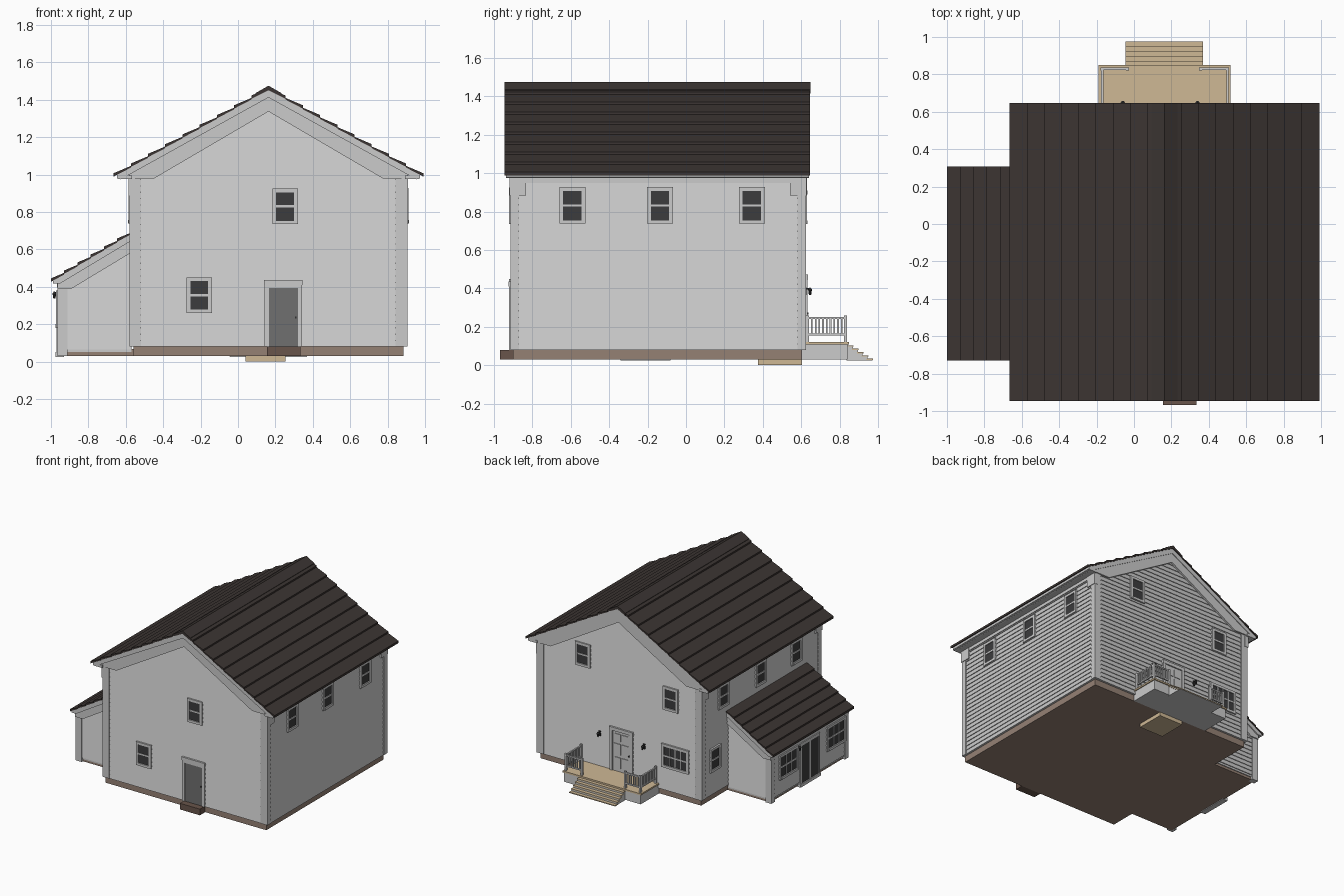
import bpy, bmesh
from mathutils import Matrix

if "Cube" in bpy.data.objects:
    bpy.data.objects.remove(bpy.data.objects["Cube"])

XC, S = 0.163, 0.564          # ridge x and main roof slope
LS = 0.603                    # lean-to roof slope


def material(name, rgb):
    m = bpy.data.materials.new(name)
    m.diffuse_color = (*rgb, 1)
    m.use_nodes = True
    m.node_tree.nodes["Principled BSDF"].inputs["Base Color"].default_value = m.diffuse_color
    return m


ROOF = material("roof_brown", (0.045, 0.036, 0.033))
BRICK = material("brick", (0.30, 0.22, 0.175))
DARK_BRICK = material("dark_brick", (0.14, 0.09, 0.07))
TAN = material("deck_wood", (0.62, 0.48, 0.30))
GLASS = material("dark_glass", (0.045, 0.045, 0.047))
DOOR = material("door_grey", (0.16, 0.16, 0.16))
METAL = material("black_metal", (0.03, 0.03, 0.03))

# wall planes: axis of the normal, position, outward sign
FACES = {"front": ("y", -0.905, -1), "back": ("y", 0.615, 1),
         "right": ("x", 0.895, 1), "left": ("x", -0.57, -1),
         "lean": ("x", -0.957, -1), "lean_front": ("y", -0.697, -1),
         "lean_back": ("y", 0.275, 1)}


def pt(face, u, o, z):
    axis, pos, sign = FACES[face]
    return (u, pos + sign * o, z) if axis == "y" else (pos + sign * o, u, z)


class Part:
    """Collects simple solids into one object."""
    def __init__(self, name, mat=None):
        self.name, self.mat, self.bm = name, mat, bmesh.new()

    def loft(self, a, b):
        va, vb = [self.bm.verts.new(p) for p in a], [self.bm.verts.new(p) for p in b]
        self.bm.faces.new(va)
        self.bm.faces.new(vb[::-1])
        for i in range(len(a)):
            j = (i + 1) % len(a)
            self.bm.faces.new((va[j], va[i], vb[i], vb[j]))

    def prism(self, profile, y0, y1):
        self.loft([(x, y0, z) for x, z in profile], [(x, y1, z) for x, z in profile])

    def box(self, x0, x1, y0, y1, z0, z1):
        self.prism([(x0, z0), (x1, z0), (x1, z1), (x0, z1)], y0, y1)

    def wbox(self, face, u0, u1, o0, o1, z0, z1):
        ring = [(u0, o0), (u1, o0), (u1, o1), (u0, o1)]
        self.loft([pt(face, u, o, z0) for u, o in ring], [pt(face, u, o, z1) for u, o in ring])

    def cone(self, loc, r1, r2, h, n=10):
        bmesh.ops.create_cone(self.bm, cap_ends=True, segments=n, radius1=r1, radius2=r2,
                              depth=h, matrix=Matrix.Translation(loc))

    def done(self):
        bmesh.ops.recalc_face_normals(self.bm, faces=self.bm.faces[:])
        me = bpy.data.meshes.new(self.name)
        self.bm.to_mesh(me)
        self.bm.free()
        if self.mat:
            me.materials.append(self.mat)
        bpy.context.collection.objects.link(bpy.data.objects.new(self.name, me))


def gable(z):
    h = min(0.733, max(0.002, (1.42 - z) / S))
    return XC - h, XC + h


def shed(z):
    return min(-0.58, max(-0.957, -0.58 - (0.65 - z) / LS)), -0.575


# wall cores
p = Part("house_walls")
p.prism([(-0.57, 0.08), (0.895, 0.08), (0.895, 1.0), (XC, 1.42), (-0.57, 1.0)], -0.905, 0.615)
p.done()
p = Part("lean_to_walls")
p.prism([(-0.957, 0.05), (-0.57, 0.05), (-0.57, 0.655), (-0.957, 0.425)], -0.697, 0.275)
p.done()

# lapped siding
def siding(face, z0, z1, lim, step=0.0345):
    p = Part("siding_" + face)
    z = z0
    while z < z1 - 0.004:
        t = min(z + step, z1)
        (a, b), (c, d) = lim(z), lim(t)
        p.loft([pt(face, a, -0.004, z), pt(face, b, -0.004, z), pt(face, b, 0.007, z), pt(face, a, 0.007, z)],
               [pt(face, c, -0.004, t), pt(face, d, -0.004, t), pt(face, d, 0.001, t), pt(face, c, 0.001, t)])
        z = t
    p.done()


for f in ("front", "back"):
    siding(f, 0.08, 1.40, gable)
    siding("lean_" + f, 0.065, 0.64, shed)
for f in ("right", "left"):
    siding(f, 0.08, 0.98, lambda z: (-0.905, 0.615))
siding("lean", 0.065, 0.42, lambda z: (-0.697, 0.275))

# foundations
p = Part("foundation", BRICK)
p.box(-0.56, 0.885, -0.9, 0.605, 0.03, 0.085)
p.box(-0.945, -0.55, -0.69, 0.268, 0.03, 0.067)
p.done()

# corner boards, capitals, friezes
p = Part("corner_boards")
for x, sx in ((-0.58, 1), (0.905, -1)):
    for y, sy in ((-0.915, 1), (0.625, -1)):
        xs, ys = sorted((x, x + sx * 0.062)), sorted((y, y + sy * 0.045))
        p.box(*xs, *ys, 0.08, 0.985)
        xs, ys = sorted((x - sx * 0.005, x + sx * 0.03)), sorted((y - sy * 0.003, y + sy * 0.083))
        p.box(*xs, *ys, 0.885, 0.985)
for y, sy in ((-0.706, 1), (0.284, -1)):
    p.box(-0.966, -0.912, *sorted((y, y + sy * 0.045)), 0.03, 0.43)
p.wbox("right", -0.9, 0.61, 0, 0.012, 0.95, 0.985)
p.wbox("left", -0.9, 0.61, 0, 0.012, 0.95, 0.985)
p.wbox("lean", -0.69, 0.27, 0, 0.01, 0.395, 0.43)
p.done()

# rake boards on the gables
p = Part("rake_boards")
for y0, y1 in ((-0.925, -0.9), (0.61, 0.635)):
    for sx in (-1, 1):
        prof = [(0, 1.42), (0.745, 1.0), (0.745, 0.98), (0.61, 0.98), (0, 1.337)]
        p.prism([(XC + sx * d, z) for d, z in prof], y0, y1)
for y0, y1 in ((-0.715, -0.69), (0.268, 0.293)):
    p.prism([(-0.575, 0.66), (-0.575, 0.58), (-0.895, 0.387), (-0.966, 0.387), (-0.966, 0.425)], y0, y1)
p.done()

# roof deck and boxed eaves
p = Part("roof_deck_and_soffits")
for sx in (-1, 1):
    prof = [(0, 1.456), (0.81, 1.456 - 0.81 * S), (0.81, 0.98), (0.79, 0.974), (0, 1.412)]
    p.prism([(XC + sx * d, z) for d, z in prof], -0.938, 0.64)
    p.box(*sorted((XC + sx * 0.73, XC + sx * 0.805)), -0.938, 0.64, 0.975, 0.996)
p.prism([(-0.575, 0.683), (-0.99, 0.433), (-0.99, 0.418), (-0.95, 0.418), (-0.575, 0.643)], -0.724, 0.302)
p.done()

# stepped shingle courses
def shingles(p, x_at, z_at, length, n, y0, y1):
    for i in range(n):
        lo, hi = length * (i + 1) / n, length * i / n
        p.prism([(x_at(lo), z_at(lo)), (x_at(lo), z_at(lo) + 0.018),
                 (x_at(hi), z_at(hi) + 0.005), (x_at(hi), z_at(hi) - 0.004)], y0, y1)


p = Part("main_roof_shingles", ROOF)
for sx in (-1, 1):
    shingles(p, lambda d: XC + sx * d, lambda d: 1.456 - S * d, 0.828, 9, -0.945, 0.646)
    p.prism([(XC, 1.475), (XC + sx * 0.07, 1.435), (XC + sx * 0.07, 1.415), (XC, 1.45)], -0.946, 0.648)
p.done()
p = Part("lean_to_shingles", ROOF)
shingles(p, lambda d: -0.575 - d, lambda d: 0.683 - LS * d, 0.425, 6, -0.73, 0.307)
p.done()

# windows
frames, panes = Part("window_frames"), Part("window_glass", GLASS)


def window(face, u, z, w=0.135, h=0.19, cols=1):
    a, b, c, d = u - w / 2, u + w / 2, z - h / 2, z + h / 2
    t = 0.02
    frames.wbox(face, a, a + t, 0, 0.016, c, d)
    frames.wbox(face, b - t, b, 0, 0.016, c, d)
    frames.wbox(face, a + t, b - t, 0, 0.016, d - t, d)
    frames.wbox(face, a + t, b - t, 0, 0.018, c, c + t)
    frames.wbox(face, a + t, b - t, 0, 0.013, z - 0.006, z + 0.006)
    for i in range(1, cols):
        m = a + t + (w - 2 * t) * i / cols
        frames.wbox(face, m - 0.004, m + 0.004, 0, 0.013, c + t, d - t)
    panes.wbox(face, a + t, b - t, 0, 0.009, c + t, d - t)


window("front", 0.252, 0.83)
window("front", -0.207, 0.355)
for f in ("right", "left"):
    for y in (-0.592, -0.135, 0.343):
        window(f, y, 0.832)
window("left", 0.45, 0.36)
window("back", 0.49, 0.985)
window("back", -0.30, 0.83)
window("back", -0.34, 0.36, 0.245, 0.19, 4)
for y in (0.06, -0.55):
    window("lean", y, 0.28, 0.24, 0.2, 3)

# glazed lean-to double door
frames.wbox("lean", -0.335, -0.085, 0, 0.014, 0.355, 0.378)
for y in (-0.335, -0.218, -0.101):
    frames.wbox("lean", y, y + 0.016, 0, 0.014, 0.05, 0.36)
panes.wbox("lean", -0.325, -0.095, 0, 0.01, 0.045, 0.36)
frames.done()
panes.done()

# front door with casing
p = Part("front_door", DOOR)
p.wbox("front", 0.163, 0.322, 0, 0.011, 0.08, 0.395)
p.done()
p = Part("door_casings")
for u0, u1 in ((0.143, 0.165), (0.32, 0.342)):
    p.wbox("front", u0, u1, 0, 0.016, 0.08, 0.41)
p.wbox("front", 0.163, 0.322, 0, 0.016, 0.393, 0.415)
p.wbox("front", 0.14, 0.345, 0, 0.02, 0.41, 0.437)
for u0, u1 in ((0.04, 0.064), (0.22, 0.244)):
    p.wbox("back", u0, u1, 0, 0.018, 0.12, 0.45)
p.wbox("back", 0.036, 0.248, 0, 0.02, 0.445, 0.472)
p.done()

# panelled back door
p = Part("back_door")
p.wbox("back", 0.06, 0.224, 0, 0.01, 0.12, 0.45)
for u in (0.078, 0.148):
    for z0, z1 in ((0.145, 0.235), (0.255, 0.345), (0.365, 0.425)):
        p.wbox("back", u, u + 0.058, 0.008, 0.015, z0, z1)
p.done()
p = Part("door_knobs", METAL)
p.wbox("back", 0.066, 0.074, 0.008, 0.024, 0.265, 0.275)
p.wbox("front", 0.305, 0.313, 0.008, 0.018, 0.23, 0.24)
p.done()

# wall lamps
p = Part("wall_lamps", METAL)
for f, u, z, k in (("back", -0.06, 0.385, 1), ("back", 0.34, 0.385, 1), ("lean", -0.06, 0.355, 0.8)):
    p.wbox(f, u - 0.008, u + 0.008, 0, 0.013, z - 0.02, z + 0.02)
    p.wbox(f, u - 0.003, u + 0.003, 0.01, 0.032 * k, z + 0.01, z + 0.016)
    p.cone(pt(f, u, 0.031 * k, z - 0.005), 0.006, 0.01, 0.026)
    p.cone(pt(f, u, 0.031 * k, z + 0.013), 0.012, 0.003, 0.012)
p.done()

# steps at front and lean-to, plate below the house
p = Part("brick_steps", DARK_BRICK)
p.box(0.155, 0.335, -0.968, -0.9, 0.03, 0.08)
p.done()
p = Part("lean_to_sill")
p.box(-0.975, -0.93, -0.34, -0.08, 0.025, 0.05)
p.done()
p = Part("base_plate", TAN)
p.box(0.04, 0.255, 0.375, 0.605, 0.0, 0.035)
p.done()

# back porch, stairs
skirt, deck = Part("porch_skirt"), Part("porch_deck_and_treads", TAN)
skirt.box(-0.182, 0.507, 0.6, 0.842, 0.03, 0.108)
deck.box(-0.19, 0.515, 0.61, 0.85, 0.107, 0.12)
for i in range(5):
    z, y = 0.104 - i * 0.0175, 0.872 + i * 0.0257
    skirt.box(-0.04, 0.365, 0.835, y - 0.003, 0.025, z - 0.005)
    deck.box(-0.045, 0.37, y - 0.034, y, z - 0.007, z)
skirt.done()
deck.done()

# porch railings
p = Part("porch_railings")
for x in (-0.17, -0.035, 0.355, 0.5):
    p.box(x - 0.008, x + 0.008, 0.822, 0.838, 0.12, 0.258)
for x in (-0.17, 0.5):
    p.box(x - 0.008, x + 0.008, 0.625, 0.64, 0.12, 0.258)
    for z in (0.155, 0.24):
        p.box(x - 0.006, x + 0.006, 0.63, 0.83, z, z + 0.01)
    for i in range(9):
        y = 0.655 + i * 0.0195
        p.box(x - 0.004, x + 0.004, y - 0.004, y + 0.004, 0.16, 0.245)
for x0 in (-0.17, 0.355):
    for z in (0.155, 0.24):
        p.box(x0, x0 + 0.14, 0.824, 0.836, z, z + 0.01)
    for i in range(1, 7):
        x = x0 + i * 0.02
        p.box(x - 0.004, x + 0.004, 0.826, 0.834, 0.16, 0.245)
p.done()
